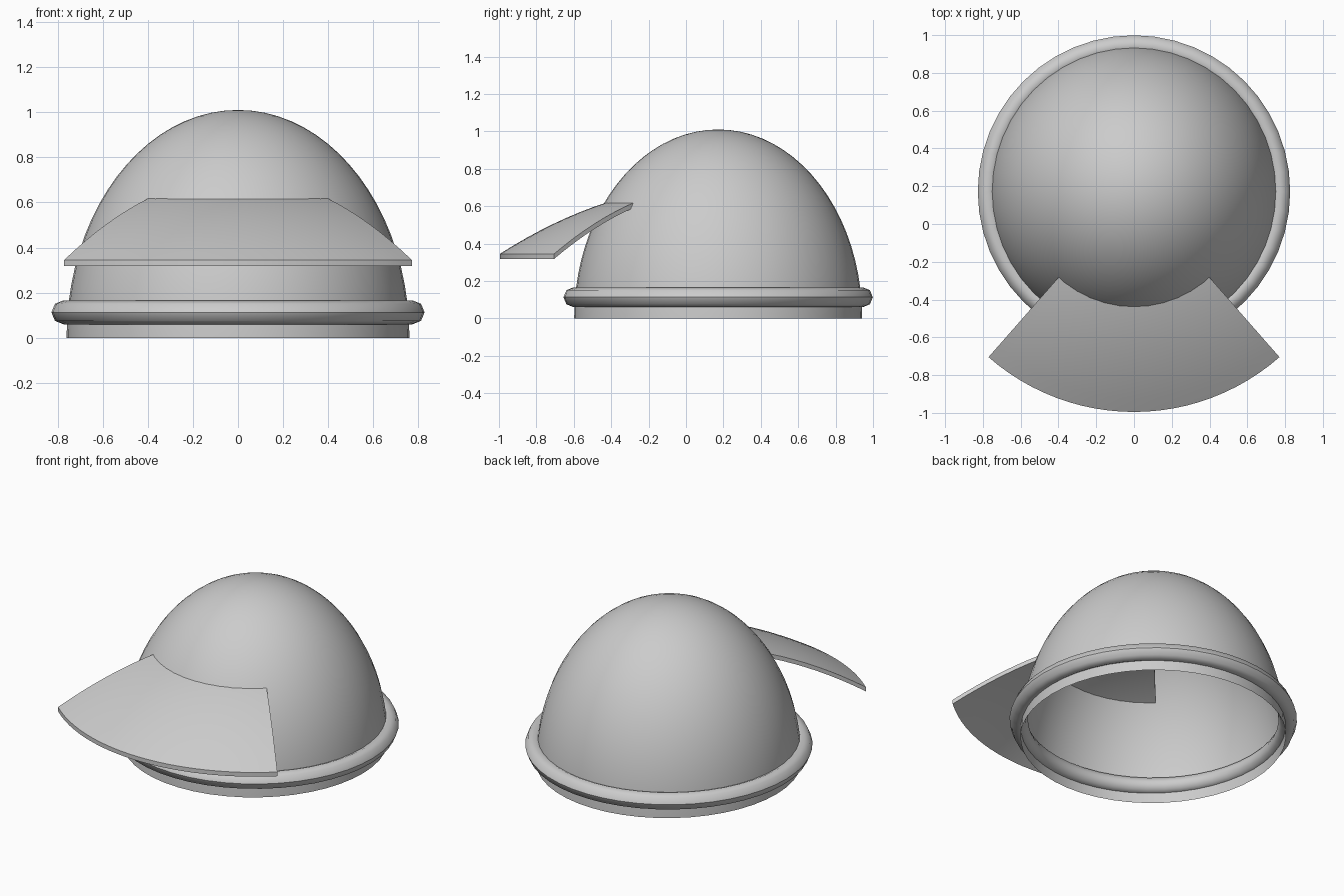
import bpy, bmesh
from math import sin, cos, pi, radians

old = bpy.data.objects.get("Cube")
if old:
    bpy.data.objects.remove(old, do_unlink=True)

CENTRE_Y = 0.172
SEGMENTS = 48

grey = bpy.data.materials.new("plain_grey")
grey.use_nodes = True
colour = (0.6, 0.6, 0.6, 1)
grey.diffuse_color = colour
grey.node_tree.nodes["Principled BSDF"].inputs["Base Color"].default_value = colour


def sweep(name, profile, start, end, steps, closed=False):
    """Sweep a profile of (radius, height) points around the vertical axis."""
    bm = bmesh.new()
    rows = []
    for i in range(steps + 1):
        a = start + (end - start) * i / steps
        rows.append([bm.verts.new((r * cos(a), r * sin(a), z)) for r, z in profile])
    n = len(profile)
    for a, b in zip(rows, rows[1:]):
        for j in range(n if closed else n - 1):
            k = (j + 1) % n
            bm.faces.new((a[j], b[j], b[k], a[k]))
    # Cap the two ends of a partial closed sweep
    if closed and end - start < 2 * pi - 0.01:
        bm.faces.new(rows[0])
        bm.faces.new(rows[-1])
    bmesh.ops.remove_doubles(bm, verts=bm.verts, dist=0.0005)
    bmesh.ops.recalc_face_normals(bm, faces=bm.faces)
    mesh = bpy.data.meshes.new(name)
    bm.to_mesh(mesh)
    bm.free()
    obj = bpy.data.objects.new(name, mesh)
    obj.location.y = CENTRE_Y
    mesh.materials.append(grey)
    bpy.context.collection.objects.link(obj)
    bpy.ops.object.select_all(action="DESELECT")
    obj.select_set(True)
    bpy.context.view_layer.objects.active = obj
    bpy.ops.object.shade_smooth_by_angle(angle=radians(50))
    return obj


# Open half-ellipsoid crown
arc = [pi / 2 * i / 20 for i in range(21)]
dome = sweep("dome", [(cos(a), 1.01 * sin(a)) for a in arc], 0, 2 * pi, SEGMENTS)
dome.scale = (0.76, 0.77, 1)

# Rolled rim with an eight-sided section, creased along its widest line
section = [(0.774 + 0.053 * cos(i * pi / 4), 0.113 + 0.053 * sin(i * pi / 4)) for i in range(8)]
rim = sweep("rim", section, 0, 2 * pi, SEGMENTS, closed=True)
for edge in rim.data.edges:
    ends = [rim.data.vertices[v].co for v in edge.vertices]
    if all(abs(p.z - 0.113) < 0.001 and p.xy.length > 0.8 for p in ends):
        edge.use_edge_sharp = True

# Curved peak: a wedge of a shallow bowl that runs into the crown
radii = [0.02 + 1.147 * i / 16 for i in range(17)]
top = [(r, 0.717 - 0.273 * r * r) for r in radii]
bottom = [(r, z - 0.027) for r, z in reversed(top)]
half = radians(41.3)
sweep("peak", top + bottom, -pi / 2 - half, -pi / 2 + half, 24, closed=True)
